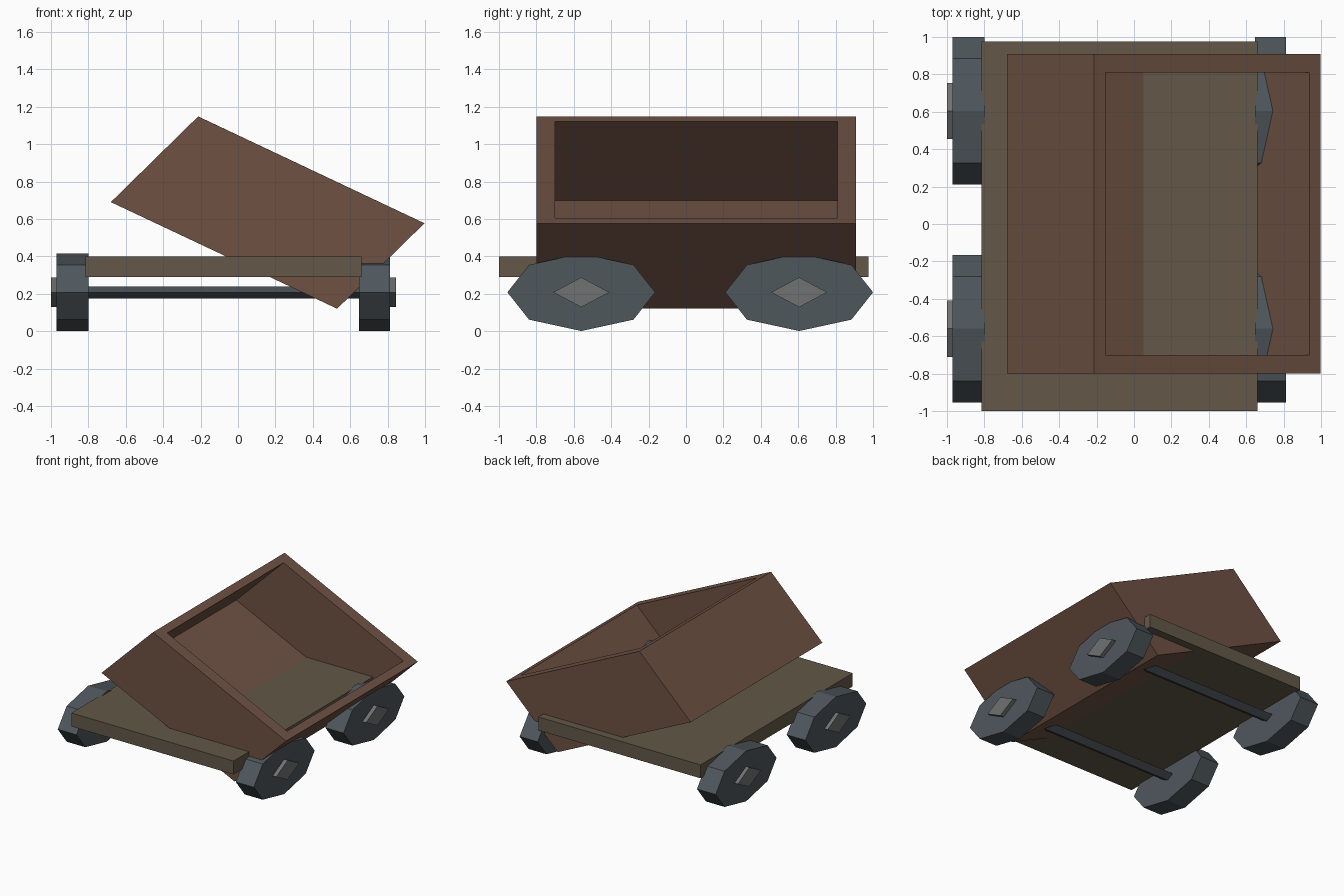
import bpy, bmesh
from math import cos, sin, tau

if "Cube" in bpy.data.objects:
    bpy.data.objects.remove(bpy.data.objects["Cube"])


def material(name, rgb):
    m = bpy.data.materials.new(name)
    m.diffuse_color = (*rgb, 1)
    m.use_nodes = True
    m.node_tree.nodes["Principled BSDF"].inputs["Base Color"].default_value = m.diffuse_color
    return m


WOOD = material("reddish_wood", (0.156, 0.082, 0.055))
PLANK = material("plank_wood", (0.125, 0.097, 0.064))
IRON = material("dark_iron", (0.078, 0.095, 0.108))
STEEL = material("hub_steel", (0.16, 0.17, 0.17))


def loft(name, rings, mat):
    """Skin a list of equal-length rings and cap both ends."""
    bm = bmesh.new()
    loops = [[bm.verts.new(p) for p in r] for r in rings]
    n = len(rings[0])
    for a, b in zip(loops, loops[1:]):
        for i in range(n):
            j = (i + 1) % n
            bm.faces.new((a[i], a[j], b[j], b[i]))
    bm.faces.new(loops[0])
    bm.faces.new(loops[-1])
    bmesh.ops.recalc_face_normals(bm, faces=bm.faces)
    me = bpy.data.meshes.new(name)
    bm.to_mesh(me)
    bm.free()
    me.materials.append(mat)
    ob = bpy.data.objects.new(name, me)
    bpy.context.collection.objects.link(ob)
    return ob


def prism(name, x0, x1, y, z, ry, rz, sides, mat):
    """Flattened polygonal cylinder running along x."""
    ring = [(y + ry * cos(tau * i / sides), z + rz * sin(tau * i / sides))
            for i in range(sides)]
    return loft(name, [[(x, *p) for p in ring] for x in (x0, x1)], mat)


def quad(left, right, y0, y1):
    """Rectangle spanning two (x, z) points and two y values."""
    (xl, zl), (xr, zr) = left, right
    return [(xl, y0, zl), (xr, y0, zr), (xr, y1, zr), (xl, y1, zl)]


# Platform
loft("platform", [quad((-0.815, z), (0.66, z), -1.0, 0.975) for z in (0.29, 0.40)], PLANK)

# Tipped, slanted open box: outer bottom, outer rim, inner rim, inner floor
loft("tipping_box", [
    quad((-0.68, 0.69), (0.53, 0.12), -0.80, 0.91),
    quad((-0.213, 1.148), (0.997, 0.577), -0.80, 0.91),
    quad((-0.153, 1.12), (0.937, 0.605), -0.70, 0.81),
    quad((-0.583, 0.699), (0.507, 0.185), -0.70, 0.81),
], WOOD)

# Axles, wheels and hubs
ZC = 0.208
for end, y in (("front", -0.56), ("back", 0.605)):
    prism(f"{end}_axle", -0.82, 0.67, y, ZC, 0.06, 0.032, 4, IRON)
    for side, inner, outer, cap in (("left", -0.80, -0.97, -1.0),
                                    ("right", 0.648, 0.812, 0.845)):
        prism(f"{end}_{side}_wheel", inner, outer, y, ZC, 0.395, 0.207, 8, IRON)
        prism(f"{end}_{side}_hub", (inner + outer) / 2, cap, y, ZC, 0.15, 0.08, 4, STEEL)
